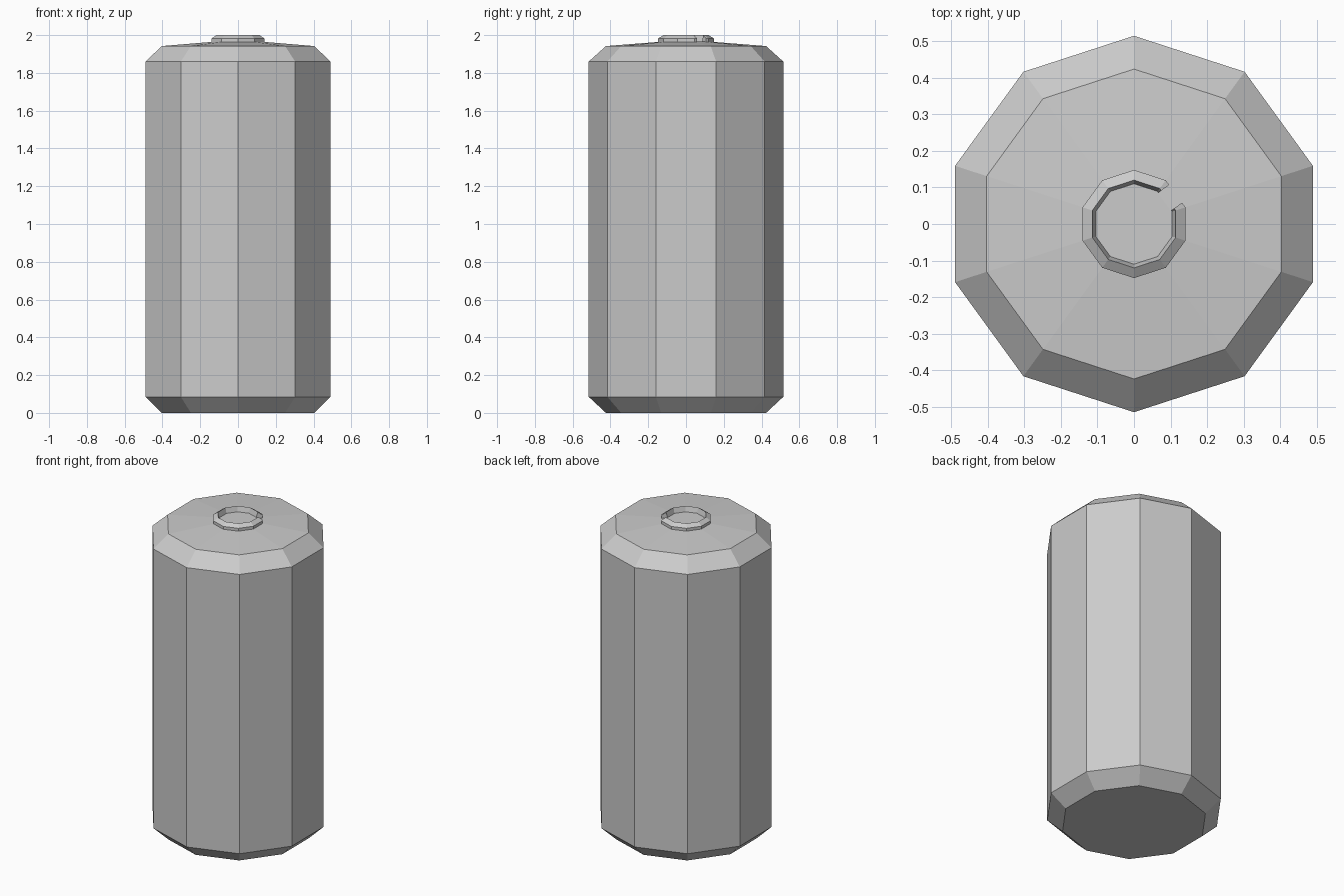
import bpy, bmesh, math

if "Cube" in bpy.data.objects:
    bpy.data.objects.remove(bpy.data.objects["Cube"])

SIDES = 10


def lathe(name, profile, closed=False):
    """Spin (radius, z) points into a ten-sided flat-faced solid."""
    bm = bmesh.new()
    rings = []
    for r, z in profile:
        ring = []
        for i in range(SIDES):
            a = math.pi / 2 + i * math.tau / SIDES
            ring.append(bm.verts.new((r * math.cos(a), r * math.sin(a), z)))
        rings.append(ring)
    pairs = list(zip(rings, rings[1:]))
    if closed:
        pairs.append((rings[-1], rings[0]))
    else:
        bm.faces.new(rings[0][::-1])
        bm.faces.new(rings[-1])
    for low, high in pairs:
        for i in range(SIDES):
            j = (i + 1) % SIDES
            bm.faces.new((low[i], low[j], high[j], high[i]))
    bmesh.ops.recalc_face_normals(bm, faces=bm.faces)
    mesh = bpy.data.meshes.new(name)
    bm.to_mesh(mesh)
    bm.free()
    obj = bpy.data.objects.new(name, mesh)
    bpy.context.collection.objects.link(obj)
    return obj


# Can body: chamfered top and bottom, slightly raised lid
lathe("can_body", [(0.424, 0), (0.515, 0.085), (0.515, 1.86),
                   (0.424, 1.942), (0.108, 1.967)])

# Chamfered collar around the middle of the lid
collar = lathe("lid_collar", [(0.148, 1.955), (0.148, 1.982),
                              (0.12, 2.0), (0.108, 1.96)], closed=True)

# Small gap through one side of the collar
angle = math.radians(36)
bpy.ops.mesh.primitive_cube_add(
    size=1, location=(0.125 * math.cos(angle), 0.125 * math.sin(angle), 1.98),
    rotation=(0, 0, angle))
cutter = bpy.context.object
cutter.name = "collar_gap_cutter"
cutter.scale = (0.09, 0.06, 0.1)
cutter.hide_render = True
cutter.hide_viewport = True
gap = collar.modifiers.new("gap", 'BOOLEAN')
gap.operation = 'DIFFERENCE'
gap.solver = 'EXACT'
gap.object = cutter
